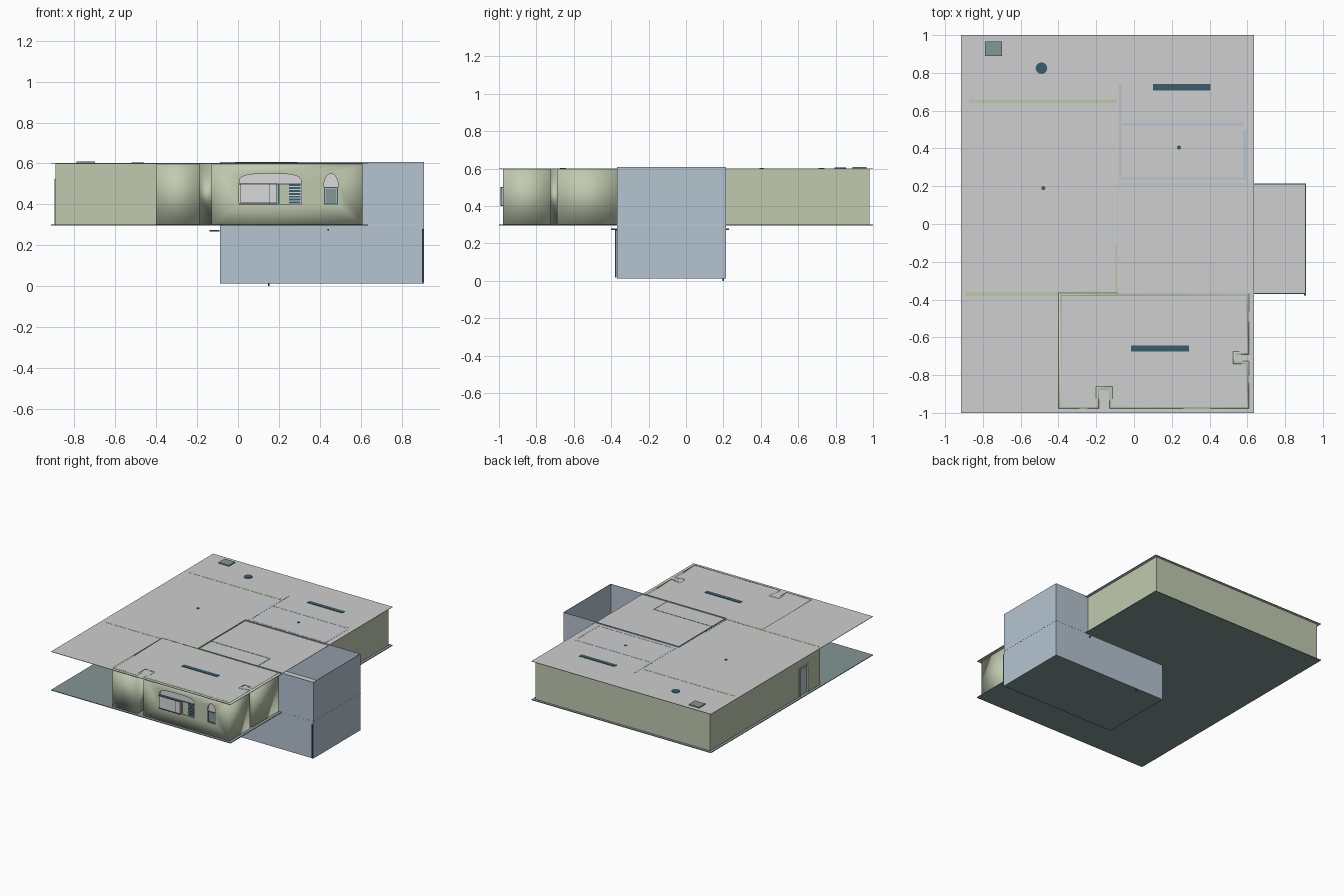
import bpy, bmesh, math
from mathutils import Vector


def mat(name, r, g, b):
    m = bpy.data.materials.new(name)
    m.diffuse_color = (r, g, b, 1)
    return m


SAGE = mat("sage wall", 0.53, 0.59, 0.43)
BLUE = mat("pale blue wall", 0.46, 0.55, 0.63)
GREY = mat("light grey", 0.62, 0.62, 0.62)
FLOOR = mat("grey teal floor", 0.23, 0.31, 0.30)
DARK = mat("dark teal", 0.04, 0.11, 0.15)
PANE = mat("window grey", 0.70, 0.70, 0.70)


def finish(name, bm, m):
    bmesh.ops.recalc_face_normals(bm, faces=bm.faces)
    me = bpy.data.meshes.new(name)
    bm.to_mesh(me)
    bm.free()
    me.materials.append(m)
    ob = bpy.data.objects.new(name, me)
    bpy.context.collection.objects.link(ob)
    return ob


def boxes(name, m, *items):
    """Each item is x0, x1, y0, y1, z0, z1."""
    bm = bmesh.new()
    for x0, x1, y0, y1, z0, z1 in items:
        vs = bmesh.ops.create_cube(bm, size=1)["verts"]
        for v in vs:
            v.co = Vector((x0 if v.co.x < 0 else x1,
                           y0 if v.co.y < 0 else y1,
                           z0 if v.co.z < 0 else z1))
    return finish(name, bm, m)


def disc(name, m, x, y, r, z0, z1, n=12):
    bm = bmesh.new()
    bmesh.ops.create_cone(bm, cap_ends=True, segments=n, radius1=r, radius2=r, depth=z1 - z0)
    bmesh.ops.translate(bm, verts=bm.verts, vec=(x, y, (z0 + z1) / 2))
    return finish(name, bm, m)


def arch(name, m, x0, x1, z0, zs, z1, y0, y1, n=12):
    """Window shape with an elliptical head, extruded along y."""
    cx, rx = (x0 + x1) / 2, (x1 - x0) / 2
    pts = [(x0, z0), (x1, z0)]
    for i in range(n + 1):
        a = math.pi * i / n
        # flatter crown on wide windows
        p = 0.6 if rx > 0.1 else 1.0
        c = math.cos(a)
        pts.append((cx + rx * math.copysign(abs(c) ** p, c), zs + (z1 - zs) * math.sin(a) ** p))
    bm = bmesh.new()
    f = bm.faces.new([bm.verts.new((x, y0, z)) for x, z in pts])
    r = bmesh.ops.extrude_face_region(bm, geom=[f])
    for v in r["geom"]:
        if isinstance(v, bmesh.types.BMVert):
            v.co.y = y1
    return finish(name, bm, m)


def ring_wall(name, m, pts, t, z0, z1):
    """Closed counter-clockwise outline thickened inwards."""
    n = len(pts)
    P = [Vector(p) for p in pts]
    inner = []
    for i in range(n):
        a = (P[i] - P[i - 1]).normalized()
        b = (P[(i + 1) % n] - P[i]).normalized()
        inner.append(P[i] + t * (Vector((-a.y, a.x)) + Vector((-b.y, b.x))))
    bm = bmesh.new()
    L = [[bm.verts.new((p.x, p.y, z)) for p in ps]
         for ps, z in ((P, z0), (P, z1), (inner, z1), (inner, z0))]
    for k in range(4):
        A, B = L[k], L[(k + 1) % 4]
        for i in range(n):
            j = (i + 1) % n
            bm.faces.new((A[i], A[j], B[j], B[i]))
    return finish(name, bm, m)


Z0, Z1, T = 0.30, 0.602, 0.02   # upper storey floor, wall top, wall thickness

# Slabs
boxes("main_floor", FLOOR,
      (-0.915, 0.635, -1, -0.368, 0.297, 0.302),
      (-0.915, 0.635, 0.212, 1, 0.297, 0.302),
      (-0.915, -0.088, -0.368, 0.212, 0.297, 0.302))
boxes("ceiling", GREY, (-0.915, 0.635, -1, 1, 0.598, 0.601))

# Front room with two service recesses
room = ring_wall("front_room_walls", SAGE,
                 [(-0.4, -0.365), (-0.4, -0.978), (-0.185, -0.978), (-0.185, -0.875),
                  (-0.13, -0.875), (-0.13, -0.978), (0.61, -0.978), (0.61, -0.725),
                  (0.54, -0.725), (0.54, -0.69), (0.61, -0.69), (0.61, -0.365)],
                 0.015, Z0, Z1)
for i, a in enumerate([(0.005, 0.31, 0.40, 0.50, 0.55), (0.42, 0.49, 0.40, 0.49, 0.55)]):
    cut = arch("window_cutter_%d" % i, PANE, *a, -1.05, -0.93)
    cut.hide_render = True
    cut.hide_viewport = False
    cut.display_type = 'WIRE'
    md = room.modifiers.new("window", 'BOOLEAN')
    md.operation, md.object, md.solver = 'DIFFERENCE', cut, 'EXACT'
for p in room.data.polygons:
    p.use_smooth = True

# Windows
arch("wide_window_pane", PANE, 0.005, 0.31, 0.40, 0.50, 0.55, -0.968, -0.965)
arch("small_window_pane", PANE, 0.42, 0.49, 0.40, 0.49, 0.55, -0.968, -0.965)
boxes("small_window_shutter", FLOOR, (0.428, 0.482, -0.972, -0.969, 0.405, 0.478))
boxes("small_window_frame", DARK,
      (0.42, 0.49, -0.974, -0.967, 0.479, 0.484), (0.42, 0.49, -0.974, -0.967, 0.40, 0.404),
      (0.42, 0.425, -0.974, -0.967, 0.40, 0.484), (0.485, 0.49, -0.974, -0.967, 0.40, 0.484))
boxes("sliding_sash", PANE, (0.012, 0.186, -0.99, -0.972, 0.407, 0.497))
boxes("sash_frame", DARK,
      (0.006, 0.19, -0.991, -0.970, 0.400, 0.405), (0.006, 0.19, -0.991, -0.970, 0.497, 0.502),
      (0.153, 0.157, -0.991, -0.970, 0.405, 0.497))
boxes("sash_side", BLUE, (0.186, 0.192, -0.99, -0.970, 0.405, 0.497))
boxes("open_window_reveal", SAGE, (0.192, 0.25, -0.970, -0.966, 0.40, 0.50))
boxes("window_slats", DARK,
      *[(0.25, 0.305, -0.972, -0.966, 0.405 + 0.014 * i, 0.414 + 0.014 * i) for i in range(7)],
      (0.196, 0.204, -0.972, -0.966, 0.40, 0.50), (0.19, 0.31, -0.972, -0.966, 0.498, 0.503))

# Outer walls of the rear and left wings, with a doorway on the left
boxes("outer_walls", SAGE,
      (-0.893, 0.613, 0.96, 0.98, Z0, 0.6),
      (0.593, 0.613, 0.214, 0.96, Z0, 0.6),
      (-0.893, -0.873, -0.12, 0.96, Z0, 0.6),
      (-0.893, -0.873, -0.38, -0.23, Z0, 0.6),
      (-0.893, -0.873, -0.23, -0.12, 0.52, 0.6),
      (-0.893, -0.40, -0.38, -0.36, Z0, Z1))
boxes("left_door", BLUE, (-0.886, -0.88, -0.22, -0.13, 0.302, 0.51))
boxes("left_door_frame", SAGE,
      (-0.898, -0.87, -0.232, -0.222, 0.302, 0.525), (-0.898, -0.87, -0.128, -0.118, 0.302, 0.525),
      (-0.898, -0.87, -0.232, -0.118, 0.512, 0.525))

# Inner partitions
boxes("inner_walls", SAGE,
      (-0.873, -0.09, 0.64, 0.66, Z0, Z1),
      (-0.10, -0.08, 0.40, 0.96, Z0, 0.6),
      (-0.10, -0.09, -0.36, -0.11, Z0, Z1),
      (-0.40, -0.09, -0.38, -0.36, Z0, Z1))
boxes("washroom_walls", BLUE,
      (-0.08, 0.595, 0.235, 0.247, Z0, Z1),
      (-0.08, -0.065, 0.24, 0.74, Z0, Z1),
      (0.58, 0.595, 0.24, 0.50, Z0, Z1),
      (-0.065, 0.58, 0.522, 0.534, Z0, Z1))

# Two-storey stair block, open at the top
X0, X1, Y0, Y1, t = -0.088, 0.91, -0.37, 0.214, 0.004
boxes("stair_block_walls", BLUE,
      (X0, X1, Y0, Y0 + t, 0.015, 0.608), (X0, X1, Y1 - t, Y1, 0.015, 0.608),
      (X0, X0 + t, Y0, Y1, 0.015, 0.608), (X1 - t, X1, Y0, Y1, 0.015, 0.608))
boxes("stair_block_base", FLOOR, (X0, X1, Y0, Y1, 0.013, 0.018))
boxes("stair_block_floor", GREY,
      (X0 + t, X1 - t, -0.21, Y1 - t, 0.298, 0.302), (0.42, X1 - t, Y0 + t, -0.21, 0.298, 0.302))
boxes("storey_line", GREY, (0.613, X1 + 0.001, Y0 - 0.001, Y1 + 0.001, 0.299, 0.302))
boxes("stairwell_walls", BLUE,
      (X0, 0.424, -0.21, -0.205, 0.018, 0.603), (0.42, 0.424, Y0, -0.205, 0.302, 0.603))
boxes("stairs", GREY,
      *[(-0.08 + 0.05 * i, -0.03 + 0.05 * i, Y0 + t, -0.21, 0.018, 0.046 + 0.028 * i)
        for i in range(10)])
boxes("block_front_edge", DARK, (X1 - 0.01, X1, -0.379, -0.371, 0.018, 0.28))
boxes("wall_rail", DARK, (-0.14, -0.09, -0.376, -0.37, 0.268, 0.274),
      (0.437, 0.445, -0.40, -0.37, 0.272, 0.28), (0.597, 0.603, 0.214, 0.23, 0.272, 0.28))

# Ceiling fittings
boxes("strip_lights", DARK, (0.10, 0.405, 0.708, 0.74, 0.592, 0.604),
      (-0.015, 0.29, -0.674, -0.642, 0.592, 0.604))
disc("round_vent", DARK, -0.49, 0.825, 0.031, 0.592, 0.605)
disc("left_spot_light", DARK, -0.48, 0.19, 0.011, 0.592, 0.604)
disc("washroom_spot_light", DARK, 0.238, 0.405, 0.011, 0.592, 0.604)
boxes("roof_hatch", FLOOR, (-0.79, -0.70, 0.89, 0.965, 0.59, 0.609))
disc("base_drain", DARK, 0.15, 0.2, 0.004, 0.0, 0.015)
